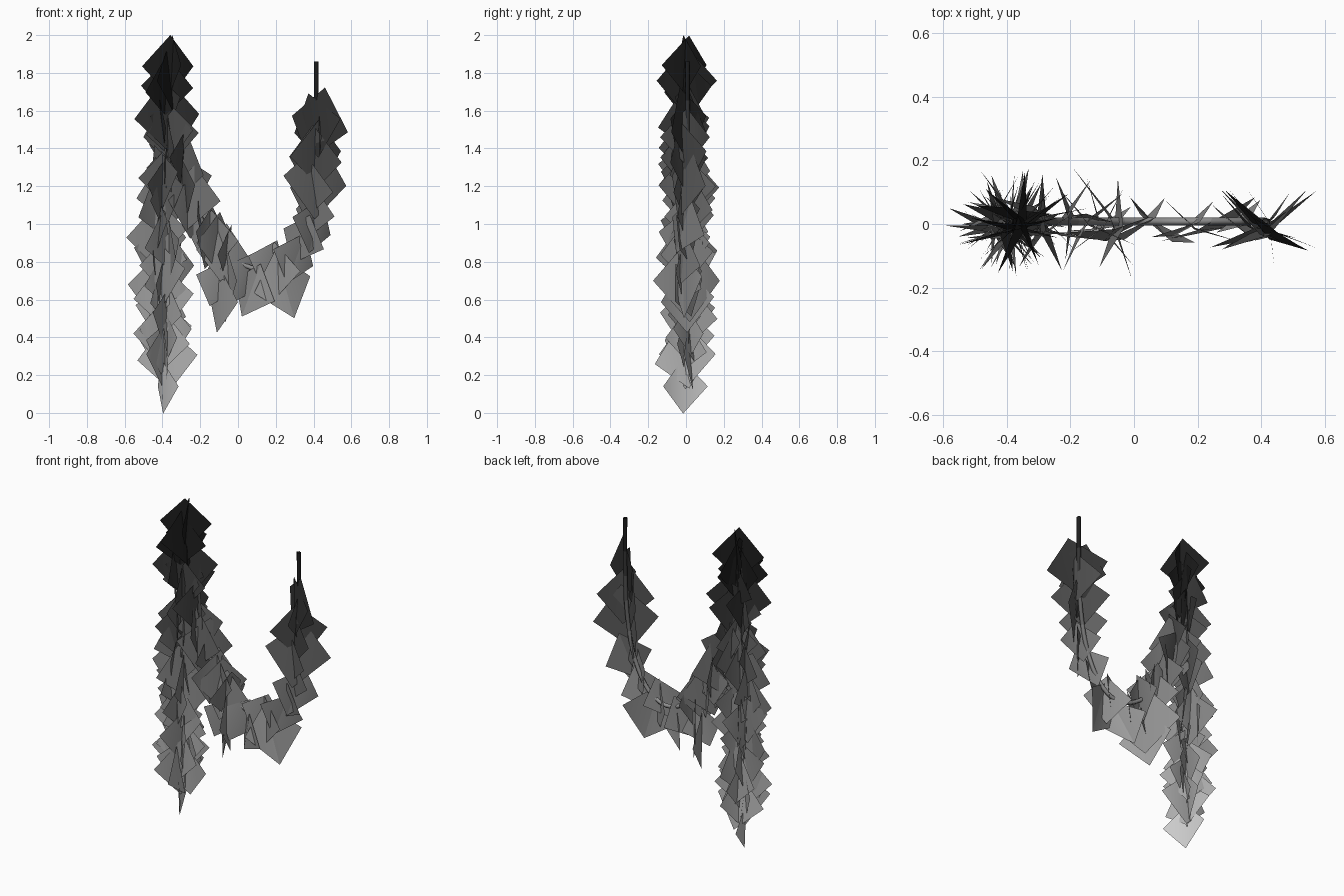
import bpy, math, random
from mathutils import Vector, Euler

if "Cube" in bpy.data.objects:
    bpy.data.objects.remove(bpy.data.objects["Cube"])

random.seed(11)

# Grey shades from pale (low) to near black (high)
LEVELS = 12
shades = []
for i in range(LEVELS):
    z = 2 * (i + 0.5) / LEVELS
    v = max(0.012, 0.58 * (1 - z / 1.8) ** 1.35) if z < 1.8 else 0.012
    m = bpy.data.materials.new(f"shade_{i}")
    m.diffuse_color = (v, v, v, 1)
    m.use_nodes = True
    m.node_tree.nodes["Principled BSDF"].inputs["Base Color"].default_value = m.diffuse_color
    shades.append(m)


def level(z):
    return min(LEVELS - 1, max(0, int(z / 2 * LEVELS)))


def finish(name, verts, faces):
    me = bpy.data.meshes.new(name)
    me.from_pydata(verts, [], faces)
    for m in shades:
        me.materials.append(m)
    for p in me.polygons:
        p.material_index = level(p.center.z)
        p.use_smooth = True
    ob = bpy.data.objects.new(name, me)
    bpy.context.collection.objects.link(ob)
    return ob


def smooth_path(pts, n=6):
    # Catmull-Rom through the guide points
    p = [Vector((x, 0.008, z)) for x, z in pts]
    p = [2 * p[0] - p[1]] + p + [2 * p[-1] - p[-2]]
    out = []
    for i in range(1, len(p) - 2):
        a, b, c, d = p[i - 1:i + 3]
        for k in range(n):
            t = k / n
            out.append(0.5 * (2 * b + (c - a) * t + (2 * a - 5 * b + 4 * c - d) * t * t
                              + (3 * b - a - 3 * c + d) * t ** 3))
    return out + [p[-2]]


def stem(name, path, r=0.013, sides=5):
    verts, faces = [], []
    Y = Vector((0, 1, 0))
    for i, p in enumerate(path):
        t = (path[min(i + 1, len(path) - 1)] - path[max(i - 1, 0)]).normalized()
        s = t.cross(Y).normalized()
        for k in range(sides):
            a = 2 * math.pi * k / sides
            verts.append(p + r * (math.cos(a) * s + math.sin(a) * Y))
    for i in range(len(path) - 1):
        for k in range(sides):
            j = (k + 1) % sides
            faces.append((i * sides + k, i * sides + j, (i + 1) * sides + j, (i + 1) * sides + k))
    finish(name, verts, faces)


def leaves(name, cards):
    # Each leaf is a diamond folded along its upright diagonal
    verts, faces = [], []
    for x, y, z, half, yaw, roll in cards:
        tilt = random.uniform(-6, 6)
        e = Euler((math.radians(tilt), math.radians(roll), math.radians(yaw)))
        c = Vector((x, y, z))
        f = 0.034
        b = len(verts)
        for q in ((0, -f / 2, -half * 1.1), (half, f / 2, 0), (0, -f / 2, half * 1.1), (-half, f / 2, 0)):
            v = Vector(q)
            v.rotate(e)
            verts.append(c + v)
        faces += [(b, b + 1, b + 2), (b, b + 2, b + 3)]
    finish(name, verts, faces)


def scatter(path, count, lo, hi, drop=0.0, j=0.022):
    res = []
    for i in range(count):
        t = lo + (hi - lo) * i / (count - 1)
        p = path[round(t * (len(path) - 1))]
        res.append((p.x + random.uniform(-j, j), random.uniform(-j, j),
                    p.z - drop + random.uniform(-j, j), random.uniform(0.115, 0.165),
                    (i * 67 + random.uniform(-15, 15)) % 360, random.uniform(-16, 16)))
    return res


# Hanging vine on the left
hang = smooth_path([(-0.37, 1.86), (-0.38, 1.4), (-0.4, 0.9), (-0.395, 0.5), (-0.39, 0.2)])
stem("hanging_stem", hang)
hang_cards = scatter(hang, 36, 0.08, 0.92)
hang_cards += [(-0.365, 0, 1.835, 0.15, 25, 0), (-0.37, 0, 1.76, 0.165, 75, 0),
               (-0.37, 0, 1.84, 0.145, 125, 0), (-0.37, 0, 1.57, 0.19, 25, -4),
               (-0.43, 0, 0.93, 0.16, 8, 0), (-0.43, 0, 0.67, 0.16, -12, 4),
               (-0.37, 0, 0.78, 0.16, 25, 0), (-0.39, 0.01, 0.84, 0.18, 115, -6),
               (-0.4, 0, 0.42, 0.165, 28, 0), (-0.385, -0.01, 0.14, 0.13, -65, 0),
               (-0.4, 0, 0.31, 0.165, 65, 0), (-0.39, 0.01, 1.2, 0.175, 65, 3)]
leaves("hanging_leaves", hang_cards)

# Swag drooping to the right and rising again
swag = smooth_path([(-0.37, 1.86), (-0.34, 1.5), (-0.25, 1.15), (-0.1, 0.88), (0.1, 0.76),
                    (0.25, 0.82), (0.35, 1.0), (0.4, 1.25), (0.415, 1.55), (0.415, 1.86)])
stem("swag_stem", swag)
# Left slope, sparse trough and right slope of the swag
swag_cards = scatter(swag, 13, 0.12, 0.36, 0.02)
swag_cards += [(-0.09, 0, 0.6, 0.16, -62, 5), (-0.085, 0.01, 0.7, 0.2, 118, 0),
               (-0.11, 0, 0.69, 0.12, 20, 20), (-0.11, 0, 0.9, 0.15, 50, 0),
               (0.01, 0, 0.71, 0.13, 35, 25), (0.08, 0, 0.65, 0.14, -35, 25),
               (0.24, 0, 0.68, 0.17, 25, -15), (0.16, 0, 0.79, 0.12, 30, 20),
               (0.2, 0, 0.75, 0.14, -30, 0), (0.3, 0, 0.82, 0.13, 30, 20),
               (0.34, 0, 0.92, 0.13, -25, 25), (0.4, 0, 0.99, 0.14, 40, 20),
               (0.4, 0, 1.06, 0.12, -30, 10), (0.415, 0, 1.23, 0.19, 28, 8),
               (0.38, 0, 1.18, 0.14, -35, 5), (0.4, 0, 1.34, 0.17, -35, 5),
               (0.42, 0, 1.37, 0.165, 35, -5), (0.41, 0, 1.46, 0.14, 110, 0),
               (0.425, 0, 1.53, 0.18, -32, 14), (0.41, 0, 1.52, 0.16, -38, -14)]
leaves("swag_leaves", swag_cards)
